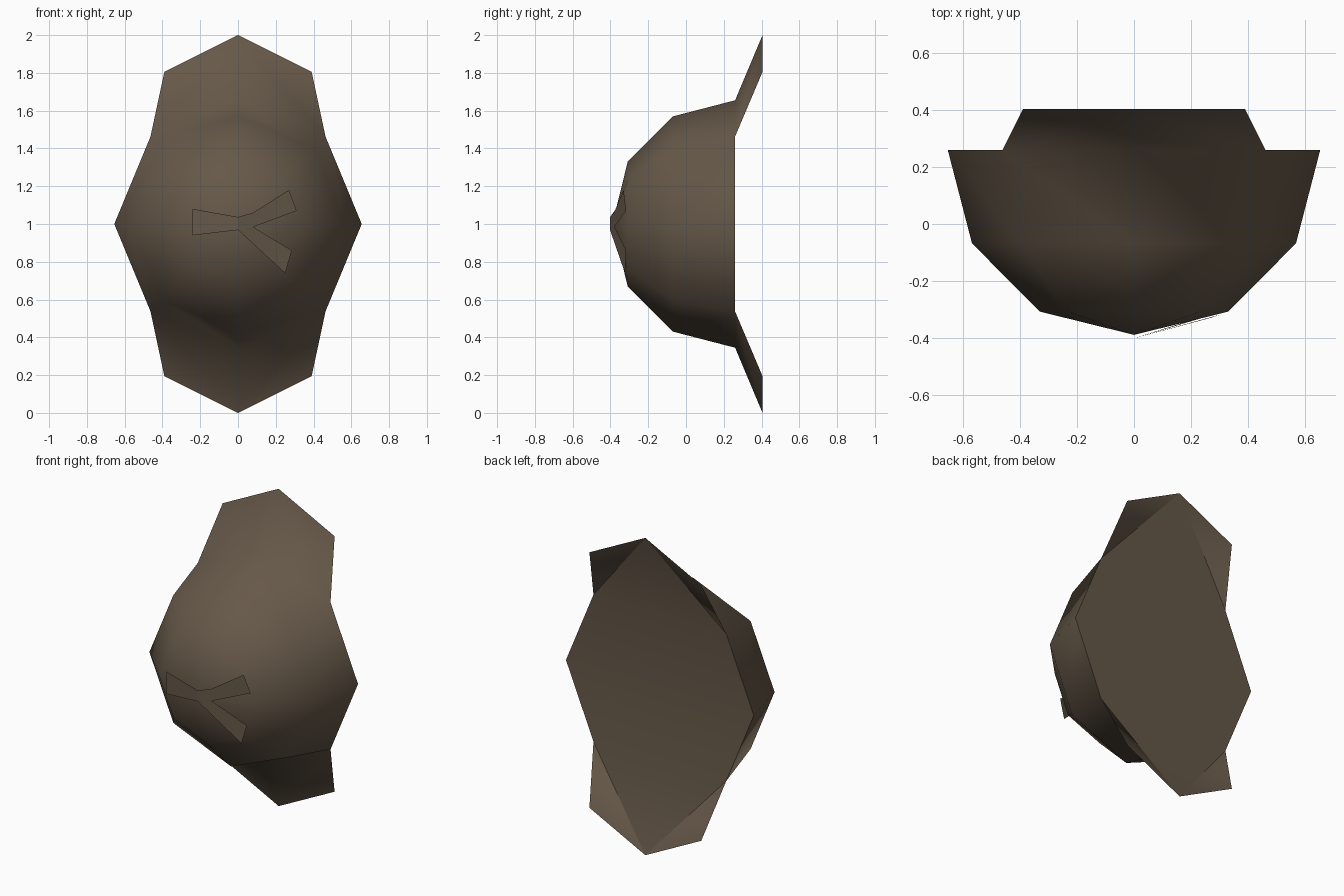
import bpy, bmesh, math

if "Cube" in bpy.data.objects:
    bpy.data.objects.remove(bpy.data.objects["Cube"])

brown = bpy.data.materials.new("dull brown")
brown.diffuse_color = (0.132, 0.098, 0.066, 1)
brown.use_nodes = True
brown.node_tree.nodes["Principled BSDF"].inputs["Base Color"].default_value = brown.diffuse_color


def make_object(name, bm, smooth):
    mesh = bpy.data.meshes.new(name)
    for f in bm.faces:
        f.smooth = smooth
    bm.to_mesh(mesh)
    bm.free()
    mesh.materials.append(brown)
    obj = bpy.data.objects.new(name, mesh)
    bpy.context.collection.objects.link(obj)
    return obj


def sheet(name, polygons, faces_front):
    """Smooth sheet of joined polygons, facing the front or the back."""
    bm = bmesh.new()
    for points in polygons:
        bm.faces.new([bm.verts.new(p) for p in points])
    bmesh.ops.remove_doubles(bm, verts=bm.verts, dist=0.0005)
    for f in bm.faces:
        f.normal_update()
        if (f.normal.y < 0) != faces_front:
            f.normal_flip()
    return make_object(name, bm, True)


# Eight-sided dome, facing forward, built from rings (radius, y)
SIDES = 8
TIP = (0, -0.39, 1)


def ring_point(radius, y, i):
    a = 2 * math.pi * i / SIDES
    return (radius * math.cos(a), y, 1 + radius * math.sin(a))


rings = [[ring_point(r, y, i) for i in range(SIDES)]
         for r, y in [(0.332, -0.308), (0.57, -0.068), (0.655, 0.26)]]
front = []
for i in range(SIDES):
    j = (i + 1) % SIDES
    front.append((TIP, rings[0][i], rings[0][j]))
    for inner, outer in zip(rings, rings[1:]):
        front.append((inner[i], outer[i], outer[j], inner[j]))

# Flared flaps at the top and bottom of the rim, and the back cover behind them
rim = rings[-1]
back = [[rim[i] for i in (0, 1, 3, 4, 5, 7)]]
for s, middle in ((1, 2), (-1, 6)):
    peak = (0, 0.405, 1 + s)
    corners = (rim[middle - 1], rim[middle + 1])
    for corner in corners:
        shoulder = (math.copysign(0.39, corner[0]), 0.405, 1 + s * 0.805)
        front.append((rim[middle], corner, peak))
        front.append((corner, shoulder, peak))
    back.append((corners[0], peak, corners[1]))
sheet("shell", front, True)
sheet("back_cover", back, False)

# Three thin strips fanning out from the tip
upper, lower = (0, -0.402, 1.037), (0, -0.402, 0.968)
strips = {
    "left_strip": [(-0.24, -0.37, 1.08), (-0.24, -0.37, 0.94)],
    "upper_right_strip": [(0.08, -0.381, 1.06), (0.27, -0.330, 1.18),
                          (0.31, -0.317, 1.07), (0.07, -0.383, 0.98)],
    "lower_right_strip": [(0.07, -0.381, 0.99), (0.285, -0.317, 0.86),
                          (0.25, -0.323, 0.74)],
}
for name, outline in strips.items():
    bm = bmesh.new()
    face = bm.faces.new([bm.verts.new(p) for p in (upper, *outline, lower)])
    face.normal_update()
    if face.normal.y > 0:
        face.normal_flip()
    make_object(name, bm, False)
